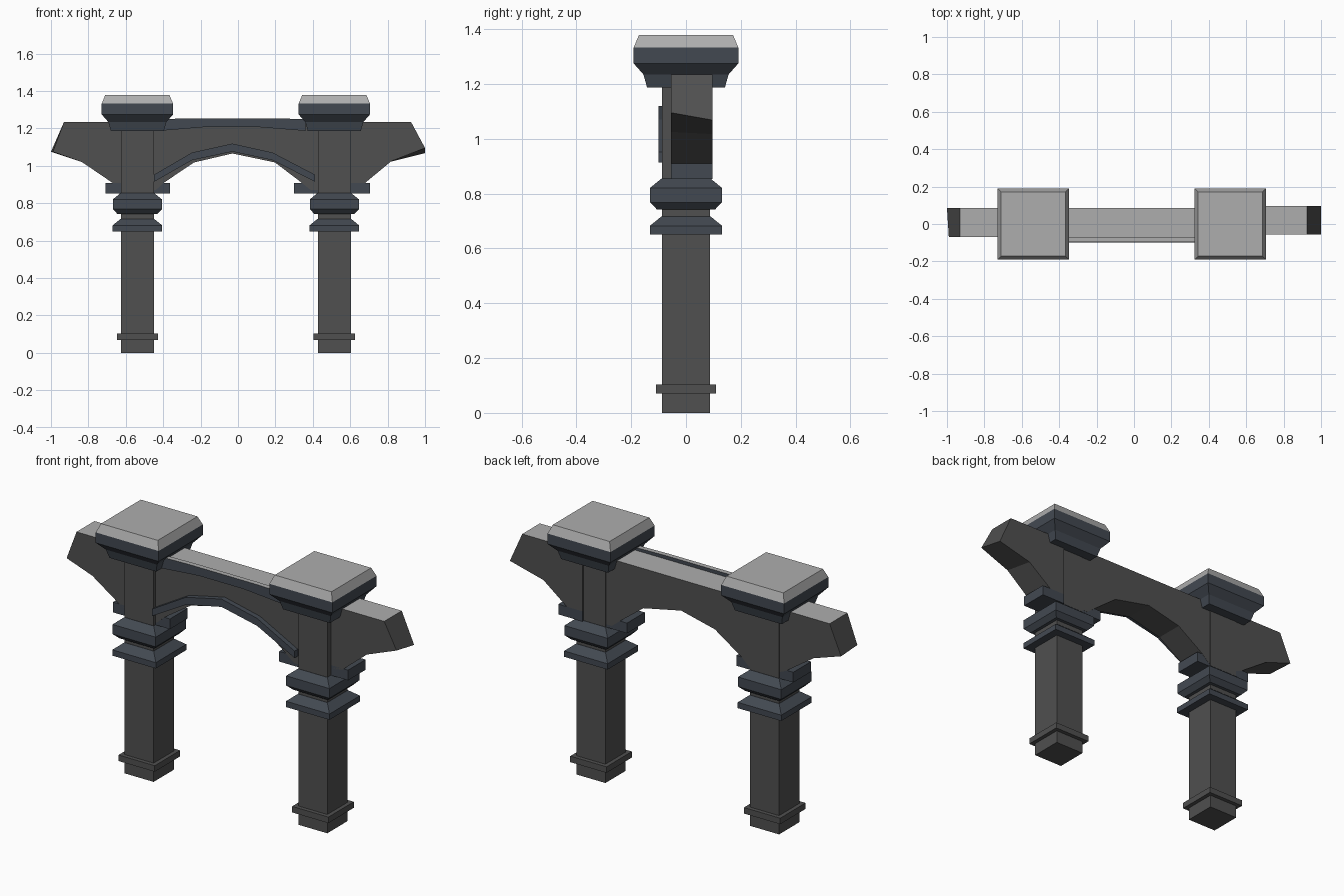
import bpy, bmesh

if "Cube" in bpy.data.objects:
    bpy.data.objects.remove(bpy.data.objects["Cube"])

LEFT_X, RIGHT_X = -0.538, 0.515


def material(name, rgb):
    m = bpy.data.materials.new(name)
    m.diffuse_color = (*rgb, 1)
    m.use_nodes = True
    m.node_tree.nodes["Principled BSDF"].inputs["Base Color"].default_value = m.diffuse_color
    return m


STONE = material("dark_stone", (0.08, 0.08, 0.08))
SLATE = material("blue_slate", (0.055, 0.066, 0.083))
PALE = material("pale_top", (0.42, 0.42, 0.42))


def finish(name, bm, mat, pale_tops=False):
    bmesh.ops.recalc_face_normals(bm, faces=bm.faces)
    bm.normal_update()
    me = bpy.data.meshes.new(name)
    me.materials.append(mat)
    if pale_tops:
        me.materials.append(PALE)
        for f in bm.faces:
            f.material_index = int(f.normal.z > 0.9)
    bm.to_mesh(me)
    bm.free()
    ob = bpy.data.objects.new(name, me)
    bpy.context.collection.objects.link(ob)
    return ob


def square_stack(name, cx, levels, mat):
    """Square section lofted through (half width, z) levels."""
    bm = bmesh.new()
    rings = [[bm.verts.new((cx + sx * h, sy * h, z))
              for sx, sy in ((-1, -1), (1, -1), (1, 1), (-1, 1))]
             for h, z in levels]
    for a, b in zip(rings, rings[1:]):
        for i in range(4):
            j = (i + 1) % 4
            bm.faces.new((a[i], a[j], b[j], b[i]))
    bm.faces.new(rings[0])
    bm.faces.new(rings[-1])
    return finish(name, bm, mat)


def slab(name, front, y0, y1, mat, back=None, pale_tops=False):
    """XZ outline extruded along y; the back outline may differ a little."""
    bm = bmesh.new()
    a = [bm.verts.new((x, y0, z)) for x, z in front]
    b = [bm.verts.new((x, y1, z)) for x, z in (back or front)]
    bm.faces.new(a)
    bm.faces.new(b)
    for i in range(len(a)):
        j = (i + 1) % len(a)
        bm.faces.new((a[i], a[j], b[j], b[i]))
    return finish(name, bm, mat, pale_tops)


def block(name, x0, x1, y0, y1, z0, z1, mat):
    return slab(name, [(x0, z0), (x1, z0), (x1, z1), (x0, z1)], y0, y1, mat)


# Pillars with base band, collars and capital
for side, cx in (("left", LEFT_X), ("right", RIGHT_X)):
    square_stack(side + "_pillar", cx, [(0.088, 0), (0.088, 1.2)], STONE)
    square_stack(side + "_base_band", cx, [(0.11, 0.07), (0.11, 0.103)], STONE)
    square_stack(side + "_lower_collar", cx,
                 [(0.132, 0.65), (0.132, 0.682), (0.089, 0.717)], SLATE)
    square_stack(side + "_upper_collar", cx,
                 [(0.106, 0.742), (0.131, 0.768), (0.131, 0.821), (0.089, 0.855)], SLATE)
    square_stack(side + "_capital", cx,
                 [(0.142, 1.187), (0.155, 1.234), (0.191, 1.275), (0.191, 1.332)], SLATE)
    square_stack(side + "_capital_top", cx, [(0.191, 1.332), (0.172, 1.378)], PALE)

# Bracket blocks on both sides of each pillar
for name, x0, x1, y0, y1 in (("left_outer", -0.709, -0.58, -0.07, 0.084),
                             ("left_inner", -0.50, -0.364, -0.07, 0.084),
                             ("right_inner", 0.299, 0.47, -0.07, 0.084),
                             ("right_outer", 0.56, 0.706, -0.055, 0.097)):
    block(name + "_bracket", x0, x1, y0, y1, 0.853, 0.909, SLATE)

# Outer wings, the right one slightly twisted underneath
slab("left_wing",
     [(-0.58, 1.235), (-0.93, 1.235), (-0.99, 1.075), (-0.834, 1.02), (-0.665, 0.905), (-0.58, 0.87)],
     -0.07, 0.085, STONE,
     back=[(-0.58, 1.235), (-0.93, 1.235), (-1.0, 1.075), (-0.834, 1.02), (-0.665, 0.905), (-0.58, 0.87)],
     pale_tops=True)
slab("right_wing",
     [(0.56, 1.235), (0.925, 1.235), (1.0, 1.095), (0.82, 1.025), (0.675, 0.905), (0.56, 0.87)],
     -0.055, 0.097, STONE,
     back=[(0.56, 1.235), (0.925, 1.235), (1.0, 1.068), (0.797, 1.017), (0.65, 0.905), (0.56, 0.87)],
     pale_tops=True)

# Arched middle beam
slab("arch_beam",
     [(-0.50, 1.235), (-0.50, 0.87), (-0.44, 0.87), (-0.396, 0.91), (-0.235, 1.018), (-0.03, 1.066),
      (0.198, 1.018), (0.34, 0.91), (0.39, 0.87), (0.47, 0.87), (0.47, 1.235)],
     -0.072, 0.085, STONE, pale_tops=True)

# Raised trims on the front of the beam
slab("top_trim",
     [(-0.42, 1.187), (-0.17, 1.208), (0.10, 1.208), (0.36, 1.187),
      (0.36, 1.25), (0.17, 1.254), (-0.23, 1.254), (-0.42, 1.25)],
     -0.097, -0.07, SLATE, pale_tops=True)
slab("arch_trim",
     [(-0.45, 0.914), (-0.246, 1.03), (-0.03, 1.076), (0.185, 1.03), (0.413, 0.914),
      (0.413, 0.952), (0.185, 1.071), (-0.03, 1.119), (-0.246, 1.071), (-0.45, 0.952)],
     -0.1, -0.07, SLATE)
